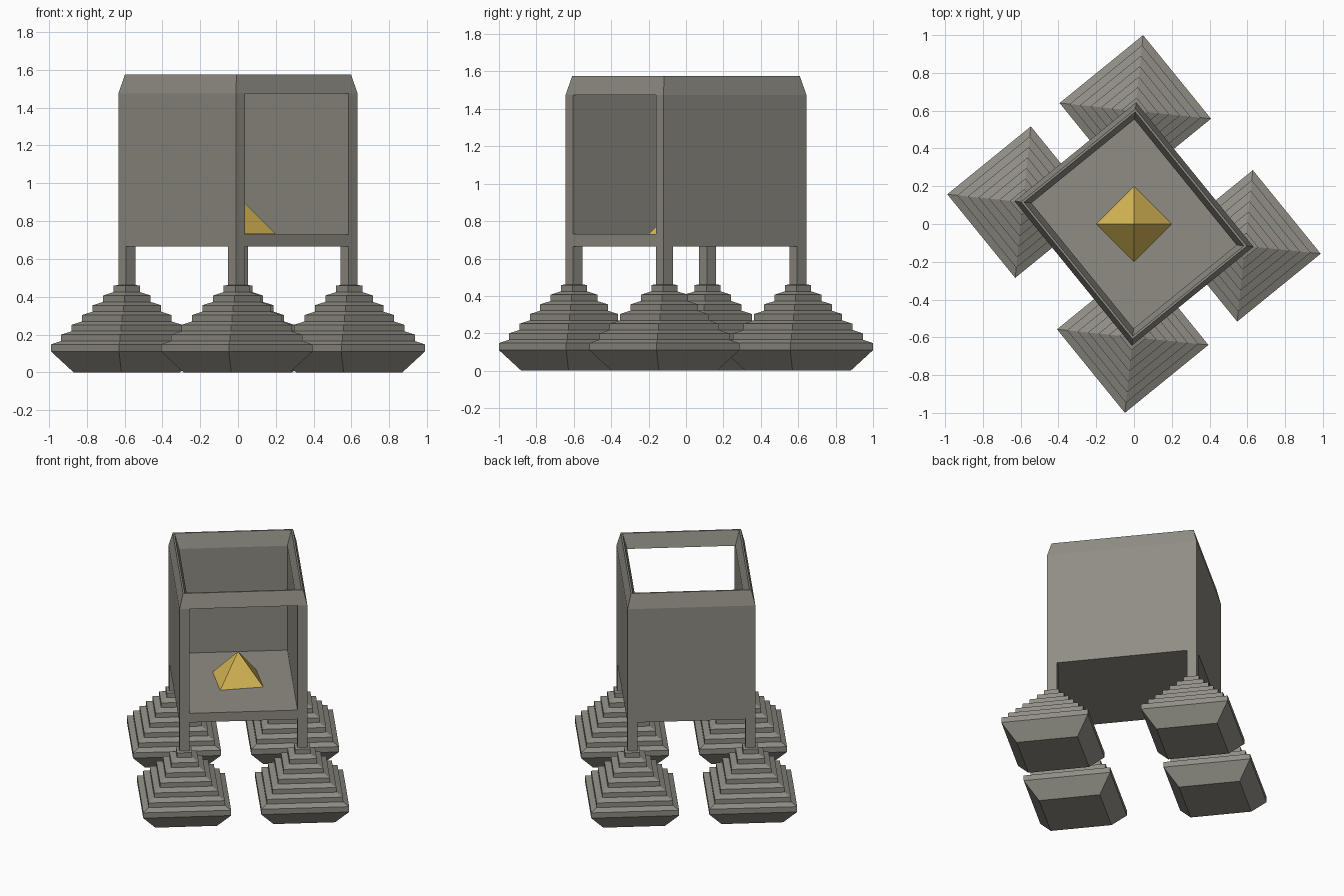
import bpy, bmesh, math
from mathutils import Matrix

if "Cube" in bpy.data.objects:
    bpy.data.objects.remove(bpy.data.objects["Cube"])

TURN = Matrix.Rotation(math.radians(39.1), 4, 'Z')   # whole building is turned
HX, HY, T = 0.415, 0.4925, 0.064                     # half sizes, wall thickness


def material(name, rgb):
    m = bpy.data.materials.new(name)
    m.diffuse_color = (*rgb, 1)
    m.use_nodes = True
    m.node_tree.nodes["Principled BSDF"].inputs["Base Color"].default_value = m.diffuse_color
    return m


STONE = material("grey stone", (0.275, 0.265, 0.23))
GOLD = material("gold", (0.67, 0.47, 0.09))


def loft(rings):
    """Skin a stack of rectangles (half x, half y, z) and cap both ends."""
    bm = bmesh.new()
    loops = [[bm.verts.new((sx * hx, sy * hy, z))
              for sx, sy in ((-1, -1), (1, -1), (1, 1), (-1, 1))]
             for hx, hy, z in rings]
    for a, b in zip(loops, loops[1:]):
        for i in range(4):
            j = (i + 1) % 4
            bm.faces.new((a[i], a[j], b[j], b[i]))
    bm.faces.new(loops[0][::-1])
    bm.faces.new(loops[-1])
    return bm, loops


def finish(bm, name, mat, matrix=TURN):
    bmesh.ops.recalc_face_normals(bm, faces=bm.faces)
    bm.transform(matrix)
    me = bpy.data.meshes.new(name)
    bm.to_mesh(me)
    bm.free()
    me.materials.append(mat)
    ob = bpy.data.objects.new(name, me)
    bpy.context.collection.objects.link(ob)
    return ob


# Open-topped chamber: outer wall, bevelled rim, inner wall and floor
profile = [(0, 0.665), (0, 1.475), (0.025, 1.575), (0.036, 1.575), (T, 1.475), (T, 0.73)]
bm, loops = loft([(HX - d, HY - d, z) for d, z in profile])

# Doorway in the front wall, flush with the inner walls and floor
outer_low, outer_high, inner_high, inner_low = loops[0], loops[1], loops[4], loops[5]
for lo, hi in ((outer_low, outer_high), (inner_low, inner_high)):
    bm.faces.remove(bm.faces.get((lo[0], lo[1], hi[1], hi[0])))
door = [bm.verts.new((x, -HY, z)) for x, z in
        ((-HX + T, 1.475), (-HX + T, 0.73), (HX - T, 0.73), (HX - T, 1.475))]
inner = [inner_high[0], inner_low[0], inner_low[1], inner_high[1]]
bm.faces.new((outer_high[0], outer_low[0], outer_low[1], outer_high[1], *door[::-1]))
for i in range(4):
    j = (i + 1) % 4
    bm.faces.new((door[i], door[j], inner[j], inner[i]))
finish(bm, "chamber", STONE)

# Stepped foot profile (half width, height): bevelled base, sloping treads, risers
foot = [(0.2, 0), (0.285, 0.11), (0.285, 0.148)]
for k in range(6):
    s, z = 0.247 - 0.0395 * k, 0.148 + 0.0517 * k
    foot += [(s, z + 0.018), (s, z + 0.0517)]
foot.append((T / 2, 0.462))

# Four feet and legs, one under each corner
for sx, side in ((-1, "left"), (1, "right")):
    for sy, end in ((-1, "front"), (1, "back")):
        place = TURN @ Matrix.Translation((sx * (HX - T / 2), sy * (HY - T / 2), 0))
        bm, _ = loft([(s, s, z) for s, z in foot])
        finish(bm, f"{end}_{side}_foot", STONE, place)
        bm, _ = loft([(T / 2, T / 2, 0.455), (T / 2, T / 2, 0.665)])
        finish(bm, f"{end}_{side}_leg", STONE, place)

# Gold pyramid on the chamber floor, corners along the axes
bm = bmesh.new()
bmesh.ops.create_cone(bm, cap_ends=True, segments=4, radius1=0.2, radius2=0, depth=0.2)
bmesh.ops.remove_doubles(bm, verts=bm.verts, dist=1e-5)
finish(bm, "gold_pyramid", GOLD, Matrix.Translation((0, 0, 0.831)))
